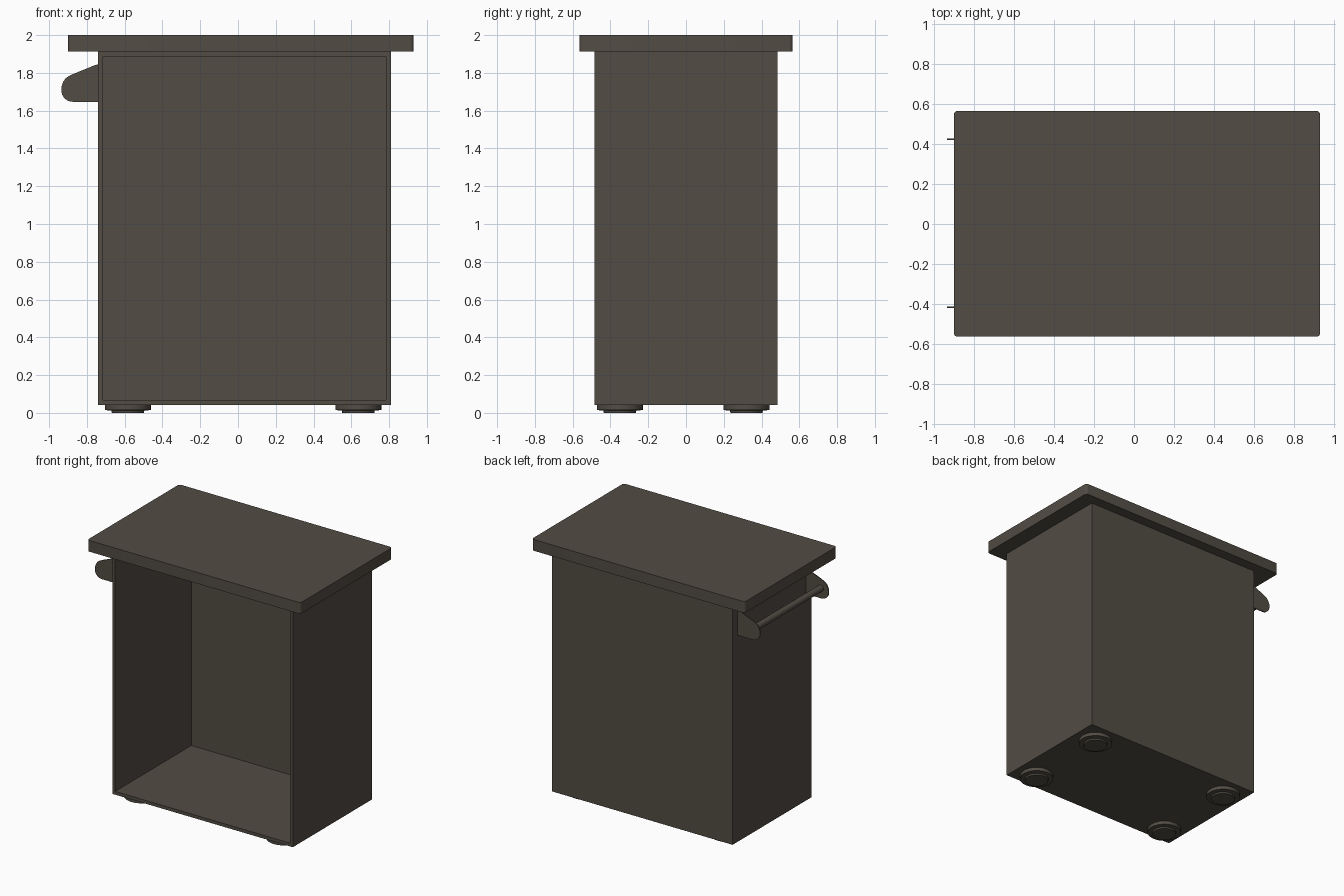
import bpy, bmesh, math
from mathutils import Vector

if "Cube" in bpy.data.objects:
    bpy.data.objects.remove(bpy.data.objects["Cube"])

mat = bpy.data.materials.new("dark_grey_brown")
mat.diffuse_color = (0.085, 0.073, 0.058, 1)
mat.use_nodes = True
mat.node_tree.nodes["Principled BSDF"].inputs["Base Color"].default_value = mat.diffuse_color


def finish(name, bm, smooth=False):
    bmesh.ops.recalc_face_normals(bm, faces=bm.faces)
    me = bpy.data.meshes.new(name)
    bm.to_mesh(me)
    bm.free()
    ob = bpy.data.objects.new(name, me)
    bpy.context.collection.objects.link(ob)
    me.materials.append(mat)
    if smooth:
        bpy.ops.object.select_all(action='DESELECT')
        ob.select_set(True)
        bpy.context.view_layer.objects.active = ob
        bpy.ops.object.shade_smooth_by_angle(angle=math.radians(35))
    return ob


def box(lo, hi):
    lo, hi = Vector(lo), Vector(hi)
    bm = bmesh.new()
    bmesh.ops.create_cube(bm, size=1)
    bmesh.ops.scale(bm, vec=hi - lo, verts=bm.verts)
    bmesh.ops.translate(bm, vec=(lo + hi) / 2, verts=bm.verts)
    return bm


def spin_profile(bm, profile, centre, segs=32):
    # revolve a list of (radius, z) around a vertical axis
    vs = [bm.verts.new((centre[0] + r, centre[1], z)) for r, z in profile]
    es = [bm.edges.new(p) for p in zip(vs, vs[1:])]
    bmesh.ops.spin(bm, geom=vs + es, cent=(*centre, 0), axis=(0, 0, 1),
                   angle=math.tau, steps=segs, use_duplicate=False)
    bmesh.ops.remove_doubles(bm, verts=bm.verts, dist=1e-4)


# Cabinet: box with the front face inset and pushed in to the back panel
bm = box((-0.74, -0.485, 0.042), (0.81, 0.485, 1.913))
front = min(bm.faces, key=lambda f: f.calc_center_median().y)
bmesh.ops.inset_region(bm, faces=[front], thickness=0.036)
inner = bmesh.ops.extrude_discrete_faces(bm, faces=[front])["faces"][0]
bmesh.ops.translate(bm, vec=(0, 0.933, 0), verts=inner.verts)
finish("cabinet", bm)

# Worktop with slightly rounded vertical corners
bm = box((-0.90, -0.563, 1.913), (0.93, 0.565, 2.0))
corners = [e for e in bm.edges if abs(e.verts[0].co.z - e.verts[1].co.z) > 0.05]
bmesh.ops.bevel(bm, geom=corners, offset=0.02, segments=4, profile=0.5, affect='EDGES')
finish("worktop", bm, True)

# Stepped round feet
foot = [(0, 0.042), (0.122, 0.042), (0.122, 0.015), (0.087, 0.012), (0.085, 0), (0, 0)]
for i, c in enumerate([(-0.583, -0.35), (0.637, -0.35), (-0.583, 0.32), (0.637, 0.32)]):
    bm = bmesh.new()
    spin_profile(bm, foot, c)
    finish(f"foot_{i + 1}", bm, True)

# Towel rail brackets: thin plates with a rounded outer end
outline = [(-0.74, 1.846), (-0.74, 1.647), (-0.875, 1.647)]
for k in range(1, 9):
    a = math.radians(270 - k * 90 / 8)
    outline.append((-0.875 + 0.06 * math.cos(a), 1.707 + 0.06 * math.sin(a)))
outline += [(-0.934, 1.728), (-0.926, 1.752), (-0.912, 1.772), (-0.895, 1.783), (-0.875, 1.793),
            (-0.76, 1.84)]
for name, y in (("front_bracket", -0.42), ("back_bracket", 0.42)):
    bm = bmesh.new()
    f = bm.faces.new([bm.verts.new((x, y, z)) for x, z in outline])
    ext = bmesh.ops.extrude_face_region(bm, geom=[f])["geom"]
    bmesh.ops.translate(bm, vec=(0, 0.008, 0),
                        verts=[v for v in ext if isinstance(v, bmesh.types.BMVert)])
    finish(name, bm)

# Towel rail
bm = bmesh.new()
bmesh.ops.create_cone(bm, cap_ends=True, segments=24, radius1=0.025, radius2=0.025, depth=0.836)
rail = finish("towel_rail", bm, True)
rail.rotation_euler.x = math.pi / 2
rail.location = (-0.868, 0.004, 1.725)
